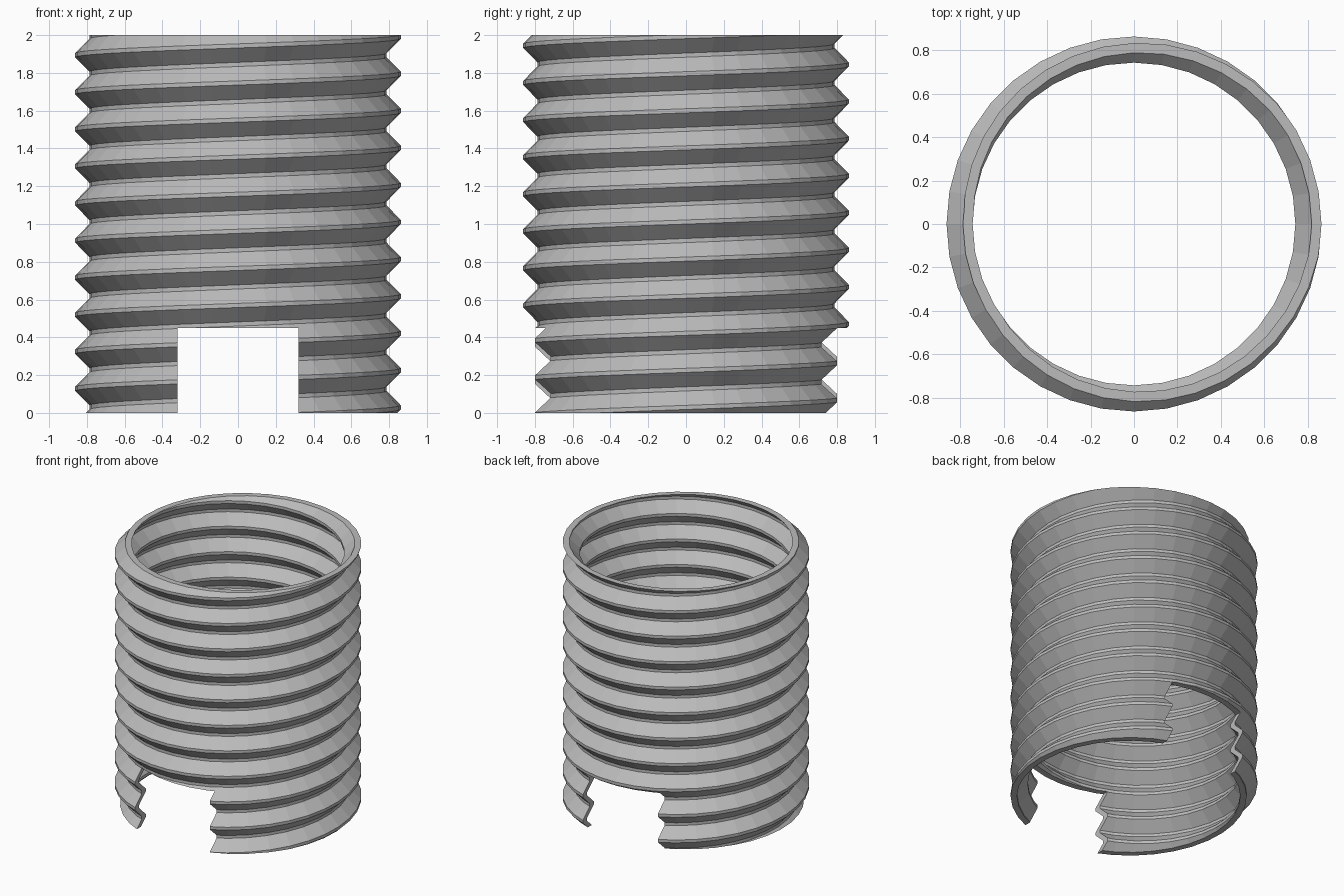
import bpy, bmesh, math

if "Cube" in bpy.data.objects:
    bpy.data.objects.remove(bpy.data.objects["Cube"])

SEGS, PITCH, TURNS = 36, 0.1963, 14
CREST, ROOT, WALL = 0.862, 0.787, 0.045   # outer thread radii, radial wall
PHASE = 0.029                             # crest height at +x
FLAT = 0.011                              # half height of crest / root flats

metal = bpy.data.materials.new("grey metal")
metal.diffuse_color = (0.5, 0.5, 0.5, 1)
metal.use_nodes = True
metal.node_tree.nodes["Principled BSDF"].inputs["Base Color"].default_value = metal.diffuse_color


def thread_tube(bm, offset, flip):
    """Right-handed helical thread surface; each turn has 4 profile points."""
    profile = [(-FLAT, CREST), (FLAT, CREST),
               (PITCH / 2 - FLAT, ROOT), (PITCH / 2 + FLAT, ROOT)]
    cols = []
    for j in range(SEGS):
        a = 2 * math.pi * j / SEGS
        col = []
        for t in range(-2, TURNS):
            for dz, r in profile:
                r -= offset
                z = PHASE + dz + PITCH * (t + j / SEGS)
                col.append(bm.verts.new((r * math.cos(a), r * math.sin(a), z)))
        cols.append(col)
    n = len(cols[0])
    for j in range(SEGS):
        wrap = j == SEGS - 1
        nxt, s = (cols[0], 4) if wrap else (cols[j + 1], 0)
        for k in range(n - 1 - s):
            quad = [cols[j][k], nxt[k + s], nxt[k + s + 1], cols[j][k + 1]]
            bm.faces.new(quad[::-1] if flip else quad)


# Thin threaded sleeve, trimmed flat at both ends
bm = bmesh.new()
thread_tube(bm, 0, False)
thread_tube(bm, WALL, True)
for z, up in ((0, -1), (2, 1)):
    bmesh.ops.bisect_plane(bm, geom=bm.verts[:] + bm.edges[:] + bm.faces[:], dist=1e-6,
                           plane_co=(0, 0, z), plane_no=(0, 0, up), clear_outer=True)
bmesh.ops.remove_doubles(bm, verts=bm.verts[:], dist=1e-5)
for z, up in ((0, -1), (2, 1)):
    rim = [e for e in bm.edges if e.is_boundary and all(abs(v.co.z - z) < 1e-4 for v in e.verts)]
    bmesh.ops.triangle_fill(bm, edges=rim, use_beauty=True, normal=(0, 0, up))
bmesh.ops.recalc_face_normals(bm, faces=bm.faces[:])
mesh = bpy.data.meshes.new("threaded_sleeve")
bm.to_mesh(mesh)
bm.free()
mesh.materials.append(metal)
sleeve = bpy.data.objects.new("threaded_sleeve", mesh)
bpy.context.collection.objects.link(sleeve)

# Slot through front and back at the foot
bpy.ops.mesh.primitive_cube_add(size=1, location=(0, 0, 0.2))
cutter = bpy.context.object
cutter.name = "slot_cutter"
cutter.scale = (0.638, 3, 0.5)
cutter.data.materials.append(metal)
cutter.hide_render = True
cut = sleeve.modifiers.new("slot", 'BOOLEAN')
cut.operation, cut.solver, cut.object = 'DIFFERENCE', 'EXACT', cutter
bpy.context.view_layer.objects.active = sleeve
bpy.ops.object.modifier_apply(modifier="slot")
bpy.data.objects.remove(cutter)
